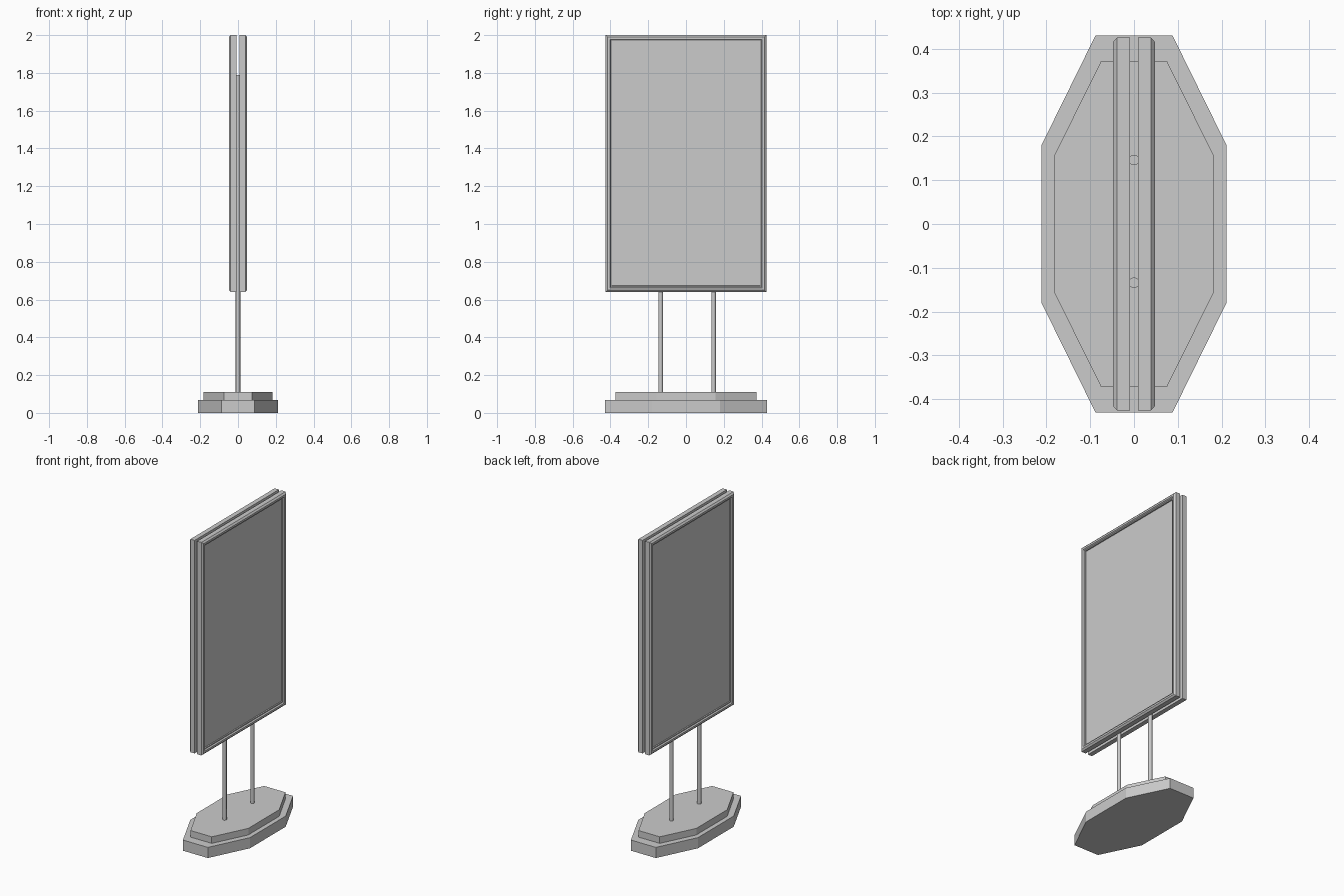
import bpy
import bmesh

old = bpy.data.objects.get("Cube")
if old:
    bpy.data.objects.remove(old, do_unlink=True)

grey = bpy.data.materials.new("plain_grey")
grey.use_nodes = True
colour = (0.6, 0.6, 0.6, 1)
grey.diffuse_color = colour
grey.node_tree.nodes["Principled BSDF"].inputs["Base Color"].default_value = colour


def loft(name, rings):
    """Skin a stack of closed rings and cap both ends."""
    bm = bmesh.new()
    loops = [[bm.verts.new(p) for p in ring] for ring in rings]
    for a, b in zip(loops, loops[1:]):
        for i in range(len(a)):
            j = (i + 1) % len(a)
            bm.faces.new((a[i], a[j], b[j], b[i]))
    bm.faces.new(loops[0][::-1])
    bm.faces.new(loops[-1])
    bmesh.ops.recalc_face_normals(bm, faces=bm.faces)
    mesh = bpy.data.meshes.new(name)
    bm.to_mesh(mesh)
    bm.free()
    mesh.materials.append(grey)
    obj = bpy.data.objects.new(name, mesh)
    bpy.context.collection.objects.link(obj)
    return obj


def octagon_slab(name, wide_x, end_x, side_y, end_y, bottom, top):
    quarter = [(wide_x, side_y), (end_x, end_y)]
    outline = quarter + [(-x, y) for x, y in reversed(quarter)]
    outline += [(-x, -y) for x, y in outline]
    return loft(name, [[(x, y, z) for x, y in outline] for z in (bottom, top)])


# Two-step base
octagon_slab("base_lower", 0.211, 0.088, 0.18, 0.43, 0, 0.068)
octagon_slab("base_upper", 0.182, 0.075, 0.156, 0.372, 0.068, 0.11)

# Twin posts
for name, y in (("left_post", 0.146), ("right_post", -0.134)):
    bpy.ops.mesh.primitive_cylinder_add(vertices=16, radius=0.012, depth=1.69,
                                        location=(0, y, 0.945))
    post = bpy.context.object
    post.name = name
    post.data.materials.append(grey)
    bpy.ops.object.shade_smooth_by_angle()

# Display boards: (inset, depth) steps form the frame moulding and recessed sheet
moulding = [(0, 0.009), (0, 0.039), (0.010, 0.048), (0.022, 0.048),
            (0.027, 0.040), (0.033, 0.040), (0.034, 0.033)]
for name, side in (("left_board", 1), ("right_board", -1)):
    rings = []
    for inset, depth in moulding:
        y, low, high = 0.425 - inset, 0.64 + inset, 2.0 - inset
        rings.append([(side * depth, -y, low), (side * depth, y, low),
                      (side * depth, y, high), (side * depth, -y, high)])
    loft(name, rings)
